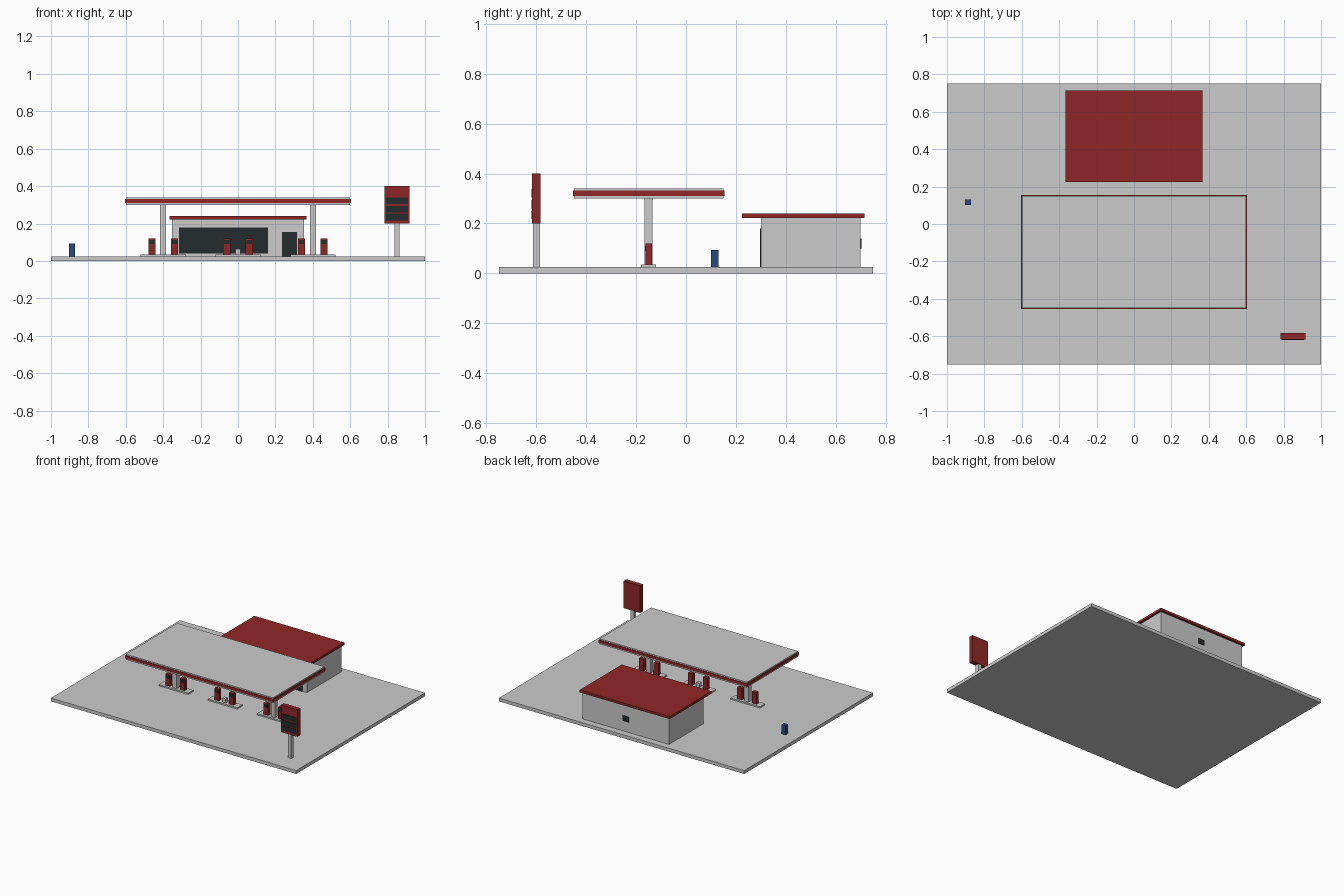
import bpy

if "Cube" in bpy.data.objects:
    bpy.data.objects.remove(bpy.data.objects["Cube"])


def material(name, rgb):
    m = bpy.data.materials.new(name)
    m.diffuse_color = (*rgb, 1)
    m.use_nodes = True
    m.node_tree.nodes["Principled BSDF"].inputs["Base Color"].default_value = m.diffuse_color
    return m


RED = material("red", (0.28, 0.02, 0.02))
DARK = material("dark_glass", (0.018, 0.024, 0.028))
BLUE = material("blue", (0.02, 0.07, 0.22))


def box(name, x, y, z, mat=None):
    """Box from (min, max) ranges on each axis."""
    bpy.ops.mesh.primitive_cube_add(size=1, location=[sum(r) / 2 for r in (x, y, z)])
    ob = bpy.context.object
    ob.name = name
    ob.scale = [r[1] - r[0] for r in (x, y, z)]
    bpy.ops.object.transform_apply(location=False, rotation=False, scale=True)
    if mat:
        ob.data.materials.append(mat)
    return ob


def span(c, w):
    return (c - w / 2, c + w / 2)


G = 0.025    # top of the forecourt
PY = -0.15   # pump row

# Forecourt slab
box("forecourt", (-1, 1), (-0.75, 0.75), (0, G))

# Canopy with red band and two columns
box("canopy", (-0.6, 0.6), (-0.45, 0.15), (0.30, 0.34))
box("canopy_band", (-0.604, 0.604), (-0.454, 0.154), (0.31, 0.331), RED)
for cx in (-0.4, 0.4):
    box("canopy_column", span(cx, 0.032), span(PY, 0.032), (G, 0.30))

# Pump islands, each with two pumps
for ix in (-0.4, 0, 0.4):
    box("pump_island", span(ix, 0.24), span(PY, 0.06), (G, 0.035))
    for px in (ix - 0.06, ix + 0.06):
        box("pump", span(px, 0.038), span(PY, 0.026), (0.035, 0.12), RED)
        box("pump_screen", span(px, 0.028), (PY - 0.015, PY - 0.012), (0.09, 0.112), DARK)
box("island_bin", span(0, 0.028), span(PY, 0.026), (0.035, 0.065))

# Shop with overhanging roof, window, door and rear vent
box("shop_walls", (-0.352, 0.352), (0.30, 0.70), (G, 0.225))
box("shop_roof", (-0.367, 0.367), (0.225, 0.715), (0.222, 0.24), RED)
box("shop_window", (-0.315, 0.16), (0.296, 0.302), (0.04, 0.18), DARK)
box("shop_door", (0.235, 0.315), (0.296, 0.302), (G, 0.155), DARK)
box("rear_vent", span(0, 0.05), (0.695, 0.703), (0.10, 0.14), DARK)

# Price sign on a pole
box("sign_pole", span(0.85, 0.028), span(-0.60, 0.028), (G, 0.21))
box("sign_board", (0.782, 0.917), (-0.617, -0.584), (0.20, 0.40), RED)
for pz in (0.235, 0.277, 0.321):
    box("price_panel", (0.79, 0.91), (-0.62, -0.615), span(pz, 0.035), DARK)

# Blue bin at the side
box("side_bin", span(-0.887, 0.033), span(0.116, 0.03), (G, 0.093), BLUE)
